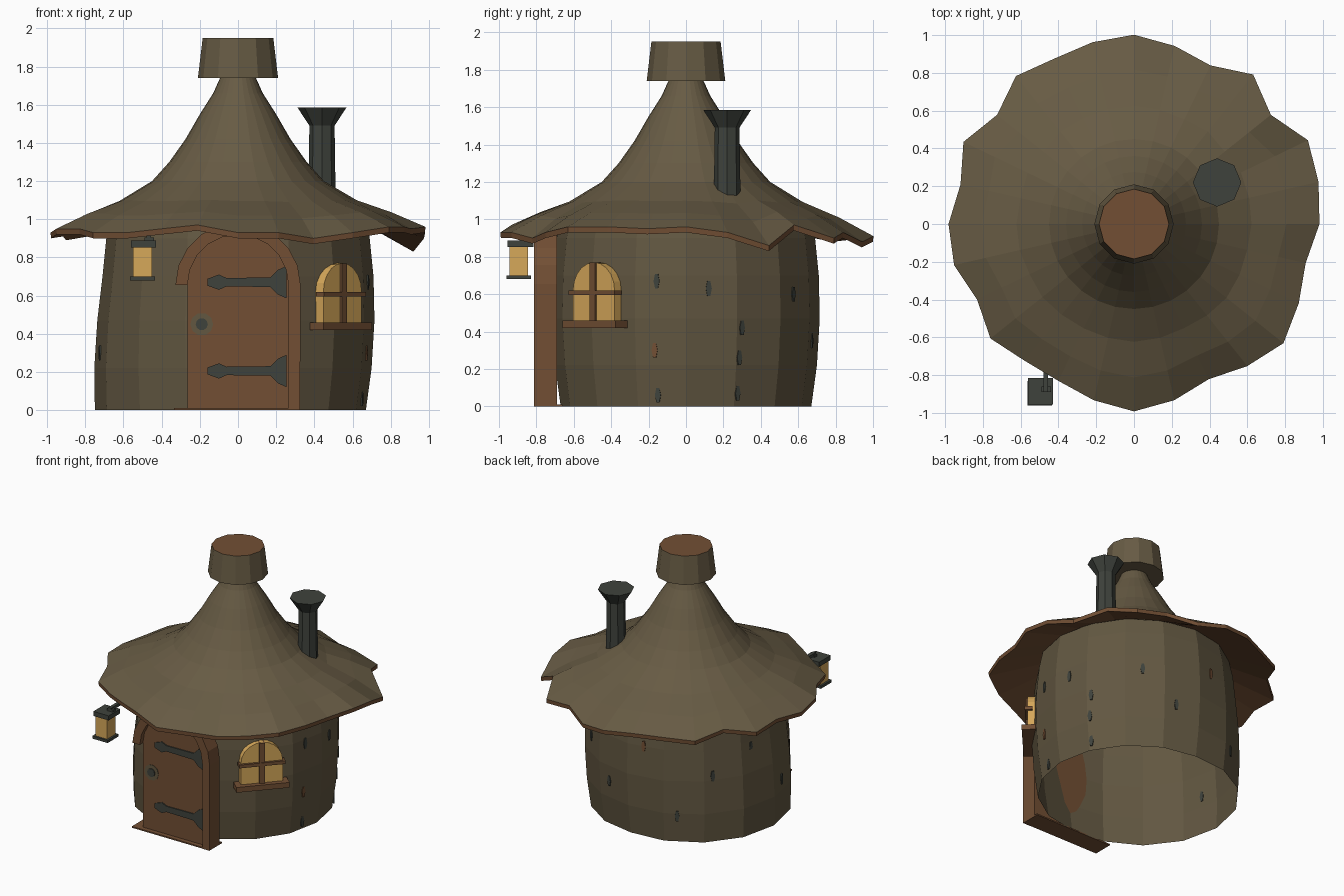
import bpy, bmesh, math
from math import sin, cos, pi, radians
from mathutils import Matrix

if "Cube" in bpy.data.objects:
    bpy.data.objects.remove(bpy.data.objects["Cube"])


def material(name, r, g, b):
    m = bpy.data.materials.new(name)
    lin = [((c / 255 + 0.055) / 1.055) ** 2.4 for c in (r, g, b)]
    m.diffuse_color = (*lin, 1)
    m.use_nodes = True
    m.node_tree.nodes["Principled BSDF"].inputs["Base Color"].default_value = m.diffuse_color
    return m


THATCH = material("thatch brown", 103, 91, 68)
WALL = material("wall brown", 98, 87, 65)
WOOD = material("warm wood", 114, 79, 52)
IRON = material("dark iron", 62, 66, 60)
GLASS = material("amber glass", 214, 168, 90)


def finish(name, bm, mats, matrix=Matrix()):
    mesh = bpy.data.meshes.new(name)
    bm.to_mesh(mesh)
    bm.free()
    for m in mats:
        mesh.materials.append(m)
    ob = bpy.data.objects.new(name, mesh)
    ob.matrix_world = matrix
    bpy.context.collection.objects.link(ob)
    return ob


def loft(name, rings, mats, band_mats=None, top=None, bottom=None):
    """Skin a stack of closed rings (counter-clockwise, bottom to top)."""
    bm = bmesh.new()
    vs = [[bm.verts.new(p) for p in ring] for ring in rings]
    n = len(rings[0])
    for k in range(len(vs) - 1):
        for i in range(n):
            j = (i + 1) % n
            f = bm.faces.new((vs[k][i], vs[k][j], vs[k + 1][j], vs[k + 1][i]))
            f.material_index = band_mats[k] if band_mats else 0
    if top is not None:
        bm.faces.new(vs[-1]).material_index = top
    if bottom is not None:
        bm.faces.new(vs[0][::-1]).material_index = bottom
    return finish(name, bm, mats)


def circle(r, z, n, cx=0, cy=0):
    return [(cx + r * cos(2 * pi * i / n), cy + r * sin(2 * pi * i / n), z) for i in range(n)]


def prism(name, pts, y0, y1, mat, matrix=Matrix()):
    """Extrude an x-z outline between two depths."""
    bm = bmesh.new()
    f = bm.faces.new([bm.verts.new((x, y0, z)) for x, z in pts])
    ext = bmesh.ops.extrude_face_region(bm, geom=[f])
    for v in ext["geom"]:
        if isinstance(v, bmesh.types.BMVert):
            v.co.y = y1
    bmesh.ops.recalc_face_normals(bm, faces=bm.faces)
    return finish(name, bm, [mat], matrix)


def box(name, x0, x1, y0, y1, z0, z1, mat, matrix=Matrix()):
    return prism(name, [(x0, z0), (x1, z0), (x1, z1), (x0, z1)], y0, y1, mat, matrix)


def arc(r, zc, n=10):
    return [(r * cos(pi * i / n), zc + r * sin(pi * i / n)) for i in range(n + 1)]


# Barrel wall, open underneath, with a flared left foot
SIDES = 16
PROFILE = [(0.67, 0), (0.70, 0.22), (0.715, 0.47), (0.71, 0.7), (0.69, 0.9), (0.665, 1.02)]


def wall_ring(r, z):
    ring = []
    for i in range(SIDES):
        a = 2 * pi * i / SIDES
        rr = r + 0.08 * max(0, -cos(a)) * max(0, 1 - z / 0.65)
        ring.append((rr * cos(a), rr * sin(a), z))
    return ring


loft("wall", [wall_ring(r, z) for r, z in PROFILE], [WALL])

# Ragged roof: rim radius and rim height at 28 even angles
RIM_R = [.98, 1.0, 1.02, .925, 1.01, .93, .965, 1.0, .985, .97, 1.0, .925, 1.0, .94,
         .98, .975, .92, .97, .925, .92, .955, .99, .955, .91, .96, 1.01, .966, .93]
RIM_Z = [.93, .90, .83, .94, .87, .90, .85, .88, .90, .89, .88, .92, .89, .91,
         .90, .92, .92, .90, .90, .92, .94, .90, .90, .87, .90, .93, .93, .92]


def roof_ring(r, z, wave):
    ring = []
    for i, (rr, rz) in enumerate(zip(RIM_R, RIM_Z)):
        a = 2 * pi * i / 28
        q = r + wave * (rr - 0.965)
        ring.append((q * cos(a), q * sin(a), z + wave * (rz - 0.9)))
    return ring


roof = [(0.64, 1.03, 0), (0.965, 0.90, 1), (0.967, 0.93, 1), (0.80, 1.02, 0.5),
        (0.62, 1.095, 0.15), (0.45, 1.2, 0), (0.36, 1.3, 0), (0.275, 1.42, 0),
        (0.2, 1.55, 0), (0.13, 1.66, 0), (0.085, 1.76, 0)]
loft("roof", [roof_ring(*p) for p in roof], [THATCH, WOOD], [1, 1] + [0] * 8)

# Cap on the roof peak
loft("roof_cap", [circle(0.21, 1.74, 12), circle(0.185, 1.95, 12)], [THATCH, WOOD], top=1, bottom=0)

# Stove pipe with flared mouth
loft("stove_pipe", [circle(r, z, 8, 0.44, 0.22) for r, z in
                    [(0.072, 1.08), (0.066, 1.49), (0.128, 1.585)]], [IRON], top=0, bottom=0)

# Door, frame (left jamb stops short) and threshold
prism("door", [(0.265, 0)] + arc(0.265, 0.655) + [(-0.265, 0)], -0.775, -0.69, WOOD)
outer, inner = arc(0.328, 0.655), arc(0.265, 0.655)
prism("door_frame", [(0.325, 0)] + outer + inner[::-1] + [(0.265, 0)], -0.812, -0.69, WOOD)
box("threshold", -0.335, 0.325, -0.81, -0.66, 0, 0.01, WOOD)

# Iron hinge straps and handle
for name, z in (("upper_hinge", 0.67), ("lower_hinge", 0.205)):
    half = [(0.255, 0.085), (0.21, 0.065), (0.17, 0.025), (-0.06, 0.022), (-0.10, 0.04), (-0.16, 0.018)]
    prism(name, [(x, z + h) for x, h in half] + [(x, z - h) for x, h in half[::-1]],
          -0.783, -0.775, IRON)
for name, r, y, mat in (("handle_plate", 0.06, -0.779, WALL), ("handle", 0.032, -0.786, IRON)):
    prism(name, [(-0.19 + r * cos(k * pi / 5), 0.45 + r * sin(k * pi / 5)) for k in range(10)],
          y, -0.775, mat)

# Arched window on the front right
M = Matrix.Rotation(radians(48), 4, 'Z')
prism("window_glass", [(0.15, 0.45)] + arc(0.15, 0.62) + [(-0.15, 0.45)], -0.737, -0.68, GLASS, M)
box("window_sill", -0.19, 0.19, -0.775, -0.68, 0.42, 0.46, WOOD, M)
box("window_crossbar", -0.165, 0.165, -0.755, -0.70, 0.595, 0.62, WOOD, M)
box("window_mullion", -0.02, 0.02, -0.75, -0.70, 0.46, 0.768, WOOD, M)

# Hanging lantern
box("lantern_glass", -0.55, -0.45, -0.945, -0.845, 0.695, 0.86, GLASS)
box("lantern_lid", -0.56, -0.43, -0.955, -0.815, 0.853, 0.888, IRON)
box("lantern_base", -0.565, -0.435, -0.96, -0.83, 0.68, 0.70, IRON)
box("lantern_link", -0.49, -0.44, -0.89, -0.86, 0.885, 0.905, IRON)
box("lantern_arm", -0.48, -0.455, -0.89, -0.48, 0.893, 0.915, IRON)


# Worn patches on the wall: thin plates lying on the wall facets
def wall_r(a, z):
    for (r0, z0), (r1, z1) in zip(PROFILE, PROFILE[1:]):
        if z0 <= z <= z1:
            r = r0 + (r1 - r0) * (z - z0) / (z1 - z0)
    r += 0.08 * max(0, -cos(a)) * max(0, 1 - z / 0.65)
    step = 2 * pi / SIDES
    return r * cos(step / 2) / cos(a % step - step / 2)


patches = [(-13, .67), (10, .63), (25, .42), (24, .26), (-14, .3), (-13, .06), (24, .07), (55, .6),
           (75, .35), (100, .7), (120, .2), (140, .5), (165, .65), (190, .3)]
for k, (deg, z) in enumerate(patches):
    a = radians(deg)
    facet = (math.floor(a / (pi / 8)) + 0.5) * pi / 8
    d = wall_r(a, z) * cos(a - facet)
    off = wall_r(a, z) * sin(a - facet)
    shape = [(off + 0.016 * cos(t * pi / 3), z + 0.045 * sin(t * pi / 3)) for t in range(6)]
    prism("wall_patch_%d" % k, shape, -d - 0.006, -d + 0.003, WOOD if k % 5 == 4 else IRON,
          Matrix.Rotation(facet + pi / 2, 4, 'Z'))
